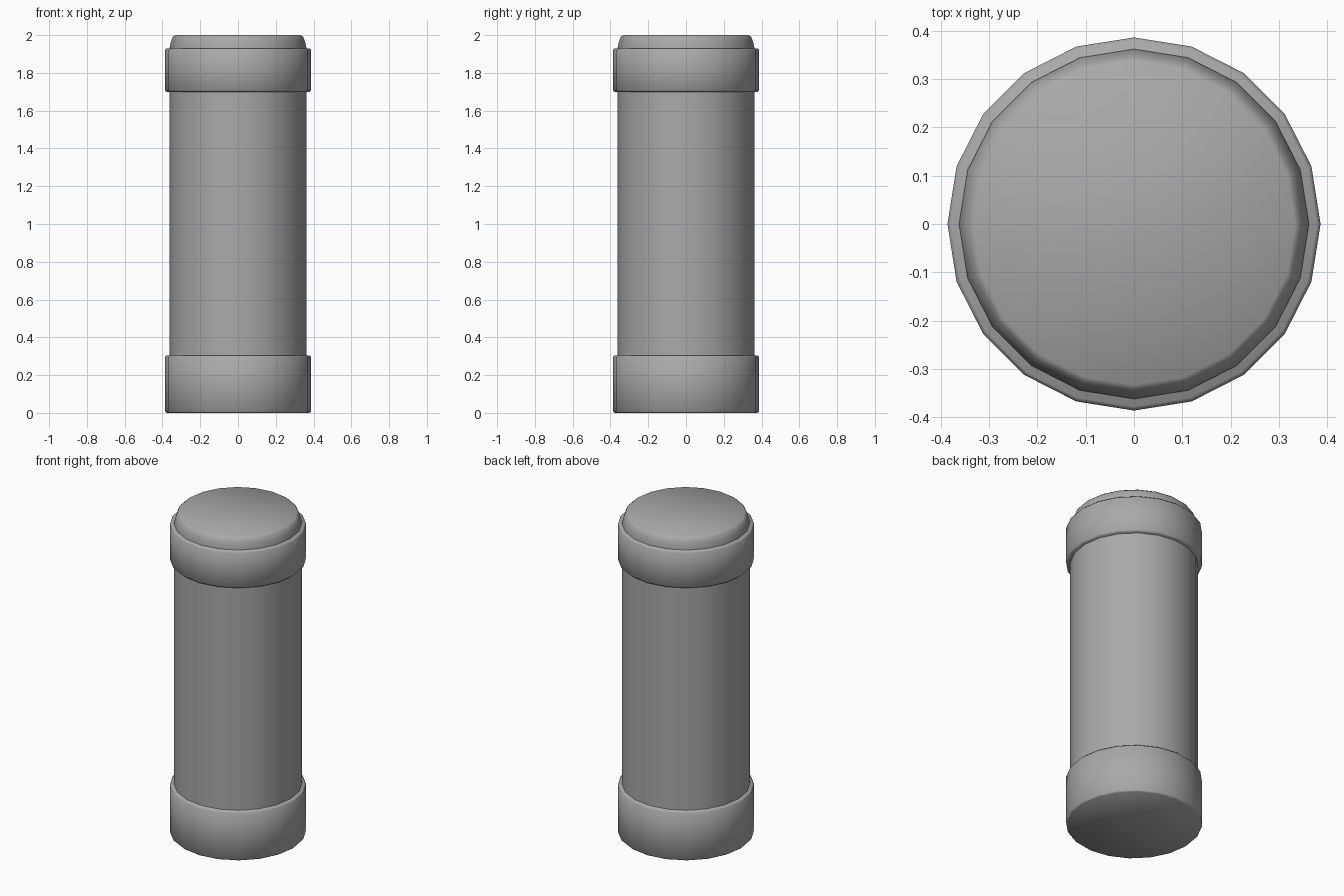
import bpy, bmesh
from math import cos, sin, pi, radians

cube = bpy.data.objects.get("Cube")
if cube:
    bpy.data.objects.remove(cube, do_unlink=True)

SIDES = 20
GREY = (0.4, 0.4, 0.4, 1)
grey = bpy.data.materials.new("mid grey")
grey.use_nodes = True
grey.diffuse_color = GREY
grey.node_tree.nodes["Principled BSDF"].inputs["Base Color"].default_value = GREY


def turned(name, profile):
    """Closed turned solid from (radius, height) points, bottom to top."""
    bm = bmesh.new()
    rings = [[bm.verts.new((r * cos(2 * pi * i / SIDES), r * sin(2 * pi * i / SIDES), z))
              for i in range(SIDES)] for r, z in profile]
    for low, high in zip(rings, rings[1:]):
        for i in range(SIDES):
            j = (i + 1) % SIDES
            bm.faces.new((low[i], low[j], high[j], high[i]))
    bm.faces.new(rings[0][::-1])
    bm.faces.new(rings[-1])
    mesh = bpy.data.meshes.new(name)
    bm.to_mesh(mesh)
    bm.free()
    mesh.materials.append(grey)
    obj = bpy.data.objects.new(name, mesh)
    bpy.context.collection.objects.link(obj)
    bpy.ops.object.select_all(action="DESELECT")
    obj.select_set(True)
    bpy.context.view_layer.objects.active = obj
    bpy.ops.object.shade_smooth_by_angle(angle=radians(50))
    return obj


def collar(name, bottom, top, radius=0.386, edge=0.008):
    """Band with softened rims."""
    return turned(name, [(radius - edge, bottom), (radius, bottom + edge),
                         (radius, top - edge), (radius - edge, top)])


# Main tube between the two bands
turned("tube_body", [(0.362, 0.1), (0.362, 1.8)])

# Bands at both ends
collar("base_band", 0, 0.305)
collar("upper_band", 1.7, 1.93)

# Rounded lid on top
turned("lid", [(0.362, 1.8), (0.362, 1.935), (0.355, 1.965), (0.345, 1.99), (0.333, 2.0)])
